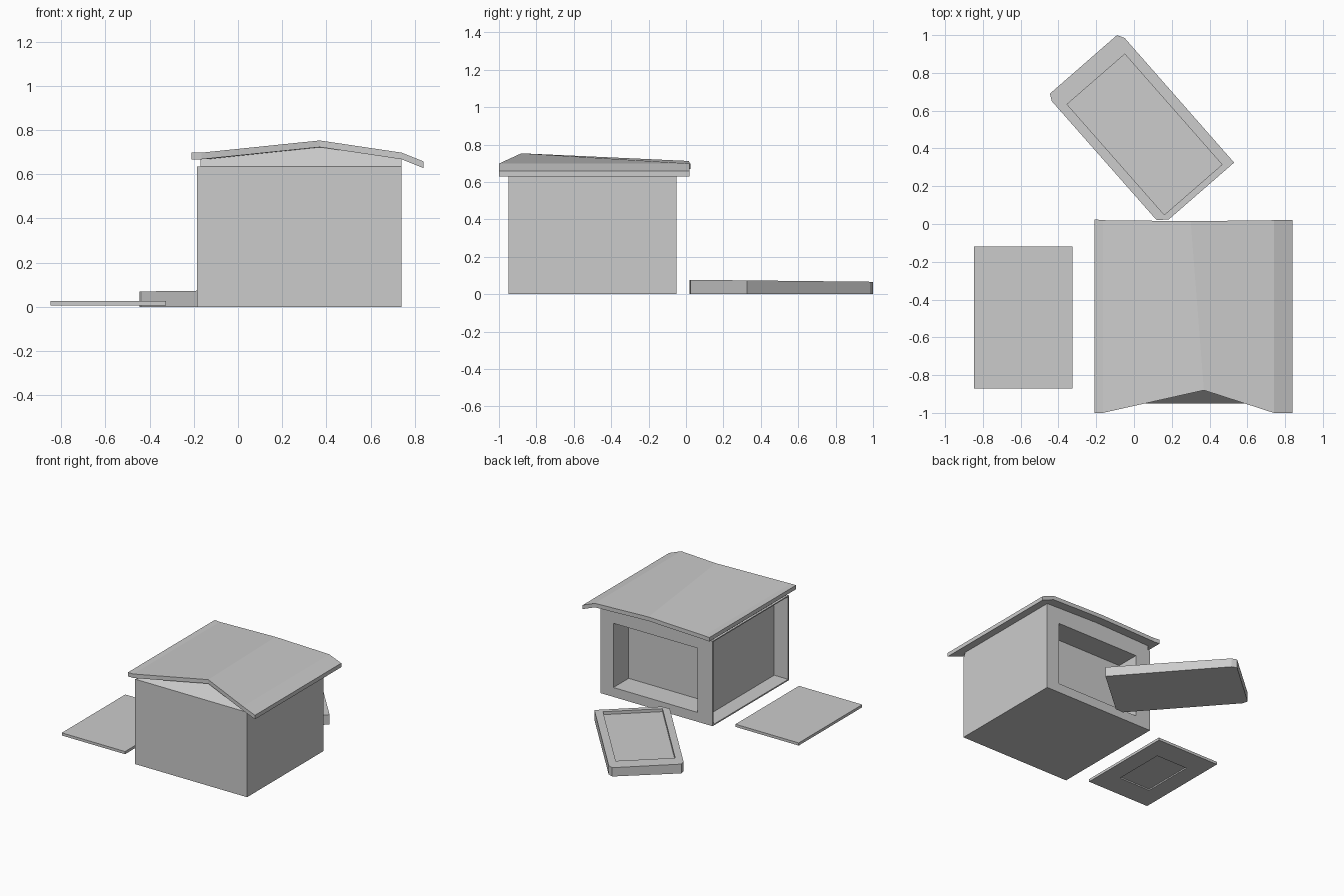
import bpy, bmesh
from mathutils import Vector

if "Cube" in bpy.data.objects:
    bpy.data.objects.remove(bpy.data.objects["Cube"])


def add_mesh(name, verts, faces):
    bm = bmesh.new()
    vs = [bm.verts.new(v) for v in verts]
    for f in faces:
        bm.faces.new([vs[i] for i in f])
    bmesh.ops.recalc_face_normals(bm, faces=bm.faces[:])
    me = bpy.data.meshes.new(name)
    bm.to_mesh(me)
    bm.free()
    ob = bpy.data.objects.new(name, me)
    bpy.context.collection.objects.link(ob)
    return ob


def loft(name, a, b):
    """Solid joining two matching closed outlines."""
    n = len(a)
    faces = [tuple(range(n)), tuple(range(n, 2 * n))]
    faces += [(i, (i + 1) % n, (i + 1) % n + n, i + n) for i in range(n)]
    return add_mesh(name, list(a) + list(b), faces)


def box(name, x0, x1, y0, y1, z0, z1):
    base = [(x0, y0), (x1, y0), (x1, y1), (x0, y1)]
    return loft(name, [(x, y, z0) for x, y in base], [(x, y, z1) for x, y in base])


def cut(target, cutter):
    mod = target.modifiers.new("recess", 'BOOLEAN')
    mod.operation = 'DIFFERENCE'
    mod.solver = 'EXACT'
    mod.object = cutter
    bpy.context.view_layer.update()
    deps = bpy.context.evaluated_depsgraph_get()
    me = bpy.data.meshes.new_from_object(target.evaluated_get(deps))
    target.modifiers.clear()
    target.data = me
    bpy.data.objects.remove(cutter)


# House body with a window recess at the back and a large opening on the left
body = box("house_body", -0.185, 0.74, -0.95, -0.05, 0.0, 0.635)
cut(body, box("window_cutter", -0.06, 0.635, -0.23, 0.1, 0.07, 0.55))
cut(body, box("side_cutter", -0.4, -0.07, -0.942, -0.058, 0.01, 0.627))

# Gable block, its front leaning back to the ridge
loft("gable_block",
     [(-0.17, -0.95, 0.635), (0.74, -0.95, 0.635), (0.74, -0.93, 0.668),
      (0.37, -0.865, 0.724), (-0.17, -0.93, 0.668)],
     [(-0.17, -0.05, 0.635), (0.74, -0.05, 0.635), (0.74, -0.05, 0.668),
      (0.30, -0.05, 0.68), (-0.17, -0.05, 0.668)])

# Roof sheet: ridge high and set back at the front, nearly flat at the back
front = [(-0.21, -1.0, 0.698), (-0.165, -1.0, 0.698), (0.37, -0.88, 0.753),
         (0.74, -1.0, 0.698), (0.84, -1.0, 0.658)]
back = [(-0.21, 0.025, 0.698), (-0.165, 0.02, 0.698), (0.30, 0.015, 0.712),
        (0.74, 0.02, 0.698), (0.84, 0.02, 0.658)]


def sheet(edge):
    return edge + [(x, y, z - 0.03) for x, y, z in reversed(edge)]


n = 5
quads = []
for i in range(n - 1):
    quads += [(i, i + 1, i + 11, i + 10), (9 - i, 8 - i, 18 - i, 19 - i),
              (i, i + 1, 8 - i, 9 - i), (i + 10, i + 11, 18 - i, 19 - i)]
quads += [(0, 9, 19, 10), (4, 5, 15, 14)]
add_mesh("roof", sheet(front) + sheet(back), quads)

# Loose side panel, recessed underneath
panel = box("side_panel", -0.848, -0.325, -0.87, -0.12, 0.006, 0.026)
cut(panel, box("panel_cutter", -0.72, -0.457, -0.695, -0.295, -0.05, 0.016))

# Tray lying at an angle behind the house, with clipped corners
outline = [(0.12, 0.02), (0.185, 0.025), (0.53, 0.325), (-0.05, 0.985),
           (-0.09, 1.0), (-0.445, 0.69), (-0.435, 0.65)]
tray = loft("tray", [(x, y, 0.0) for x, y in outline],
            [(x, y, 0.077 - 0.011 * y) for x, y in outline])

# Tray hollow, laid out along the tray's own short and long directions
u, v, o = Vector((0.755, 0.656)), Vector((-0.66, 0.75)), Vector((0.15, 0.0))
hollow = [o + u * a + v * b for a, b in ((0.04, 0.03), (0.445, 0.03), (0.445, 0.81), (0.04, 0.81))]
cut(tray, loft("tray_cutter", [(p.x, p.y, 0.055 - 0.011 * p.y) for p in hollow],
               [(p.x, p.y, 0.2) for p in hollow]))
